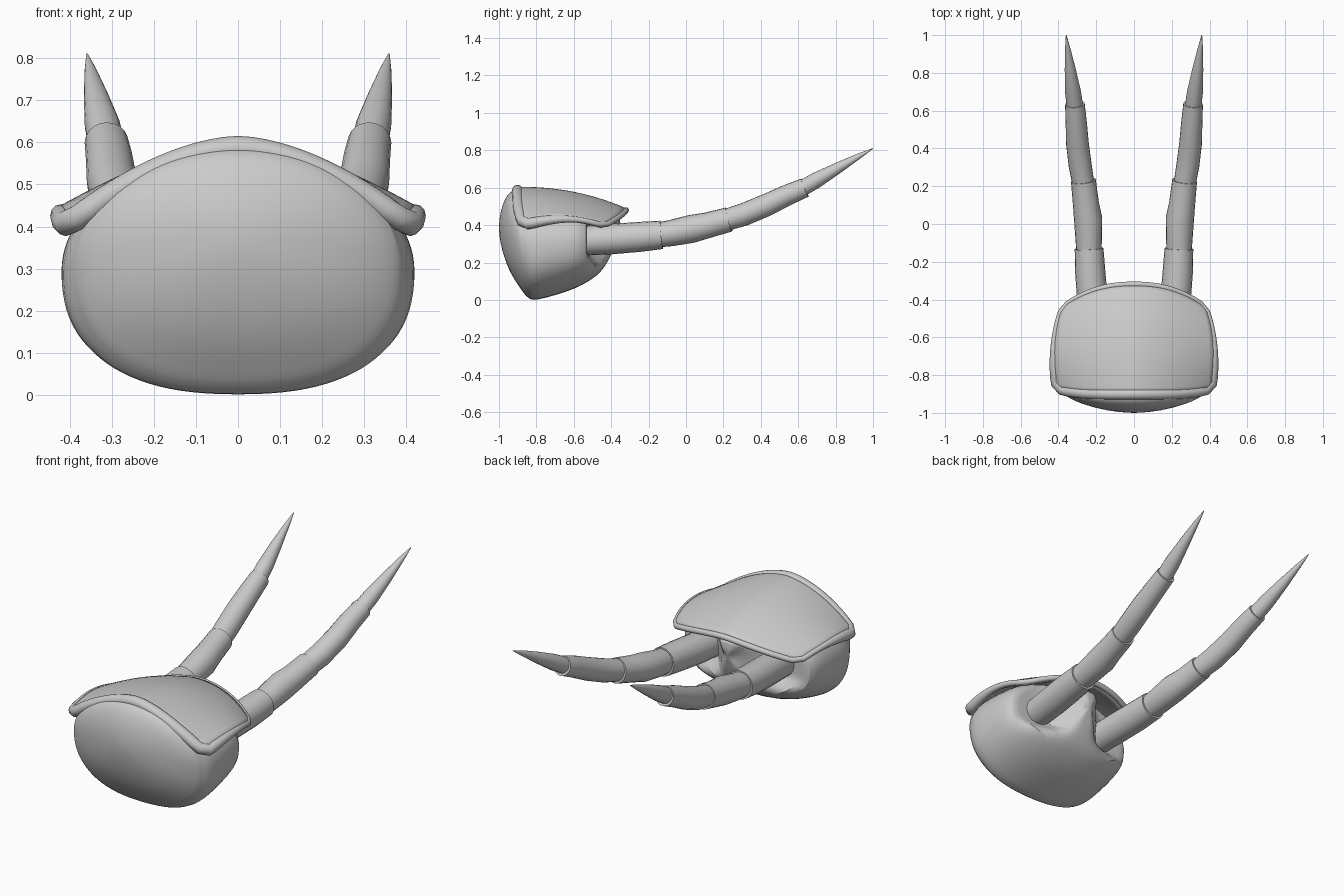
import bpy, bmesh, math
from mathutils import Vector

if "Cube" in bpy.data.objects:
    bpy.data.objects.remove(bpy.data.objects["Cube"])


def finish(name, bm, subsurf=0, mirror=False, angle=40):
    bmesh.ops.recalc_face_normals(bm, faces=bm.faces[:])
    me = bpy.data.meshes.new(name)
    bm.to_mesh(me)
    bm.free()
    ob = bpy.data.objects.new(name, me)
    bpy.context.collection.objects.link(ob)
    bpy.ops.object.select_all(action='DESELECT')
    bpy.context.view_layer.objects.active = ob
    ob.select_set(True)
    bpy.ops.object.shade_smooth_by_angle(angle=math.radians(angle))
    if mirror:
        ob.modifiers.new("mirror", 'MIRROR').use_mirror_merge = False
    if subsurf:
        m = ob.modifiers.new("smooth", 'SUBSURF')
        m.levels = m.render_levels = subsurf
    return ob


def loft(bm, rings, closed=False):
    """Skin a list of point rings; cap both ends unless closed."""
    vs = [[bm.verts.new(p) for p in r] for r in rings]
    n = len(vs[0])
    pairs = list(zip(vs, vs[1:])) + ([(vs[-1], vs[0])] if closed else [])
    for a, b in pairs:
        for i in range(n):
            bm.faces.new((a[i], a[(i + 1) % n], b[(i + 1) % n], b[i]))
    if not closed:
        bm.faces.new(vs[0])
        bm.faces.new(vs[-1])


def tube_rings(pts, radii, n=20, closed=False):
    pts = [Vector(p) for p in pts]
    rings, k = [], len(pts)
    for i, (p, r) in enumerate(zip(pts, radii)):
        a = pts[(i - 1) % k] if closed else pts[max(i - 1, 0)]
        b = pts[(i + 1) % k] if closed else pts[min(i + 1, k - 1)]
        t = (b - a).normalized()
        s = t.cross(Vector((0, 0, 1))).normalized()
        u = s.cross(t)
        rings.append([p + r * (s * math.cos(q) + u * math.sin(q))
                      for q in (2 * math.pi * j / n for j in range(n))])
    return rings


def smoothstep(x, a, b):
    x = min(max((x - a) / (b - a), 0), 1)
    return x * x * (3 - 2 * x)


# Body: half width, bottom z, top z, y at bottom, y at top
stations = [
    (.02, .36, .39, -1.0, -1.0), (.14, .26, .47, -.985, -.995),
    (.28, .14, .55, -.94, -.965), (.355, .07, .58, -.89, -.94),
    (.388, .03, .59, -.865, -.91), (.392, .018, .585, -.85, -.895),
    (.41, -.002, .58, -.83, -.87), (.423, .0, .58, -.79, -.82),
    (.42, .03, .57, -.68, -.70), (.41, .065, .55, -.58, -.58),
    (.385, .10, .52, -.52, -.51), (.35, .13, .50, -.475, -.46),
    (.28, .17, .475, -.44, -.41), (.19, .21, .455, -.415, -.375),
    (.10, .26, .44, -.39, -.35), (.02, .33, .38, -.37, -.35)]
rings = []
for hw, zb, zt, yb, yt in stations:
    ring = []
    for j in range(48):
        a = 2 * math.pi * j / 48
        c, s = math.cos(a), math.sin(a)
        e = 2 / 2.4 if s < 0 else 1
        x = hw * math.copysign(abs(c) ** e, c)
        w = math.copysign(abs(s) ** e, s)
        z = (zb + zt) / 2 + (zt - zb) / 2 * w
        y = yb + (yt - yb) * (w + 1) / 2
        # recesses either side of the rear ridge
        f = smoothstep(abs(x), .04, .17) * smoothstep(z, .17, .25)
        y += (min(y, -.53) - y) * f
        ring.append((x, y, z))
    rings.append(ring)
bm = bmesh.new()
loft(bm, rings)
finish("body", bm, subsurf=1)


# Curved top cover
def cover_point(u, t):
    a = abs(u)
    yf = -.90 + .03 * a ** 4
    yb = -.32 - .12 * a ** 2.3
    w = .42 + .06 * t * (1 - t) - .035 * t ** 3
    z = .605 - .115 * t ** 2.2 - (.185 - .10 * t) * a ** 1.7
    return Vector((u * w, yf + (yb - yf) * t, z))


NU, NT = 28, 16
bm = bmesh.new()
grid = [[bm.verts.new(cover_point(2 * i / NU - 1, j / NT)) for i in range(NU + 1)]
        for j in range(NT + 1)]
for j in range(NT):
    for i in range(NU):
        bm.faces.new((grid[j][i], grid[j][i + 1], grid[j + 1][i + 1], grid[j + 1][i]))
cover = finish("top_cover", bm)
m = cover.modifiers.new("thickness", 'SOLIDIFY')
m.thickness, m.offset = .03, -1

# Rolled rim around the cover, thickest at the front
edge = ([(2 * i / NU - 1, 0) for i in range(1, NU)]
        + [(1, j / NT) for j in range(1, NT)]
        + [(1 - 2 * i / NU, 1) for i in range(1, NU)]
        + [(-1, 1 - j / NT) for j in range(1, NT)])
radii = [.03 - .015 * smoothstep(t, 0, .8) for u, t in edge]
pts = [cover_point(u, t) - Vector((u * r * .4, 0, r * .65)) for (u, t), r in zip(edge, radii)]
bm = bmesh.new()
loft(bm, tube_rings(pts, radii, 12, True), True)
finish("cover_rim", bm)

# Segmented feelers, mirrored: (x, y, z, radius) per segment
segments = [
    [(.21, -.56, .315, .078), (.22, -.4, .325, .081), (.232, -.25, .337, .08),
     (.238, -.13, .348, .076)],
    [(.238, -.16, .346, .066), (.24, -.08, .357, .07), (.243, .03, .38, .075),
     (.255, .11, .398, .069), (.268, .23, .43, .066)],
    [(.266, .2, .423, .058), (.285, .31, .457, .061), (.3, .43, .507, .06),
     (.306, .54, .56, .056), (.313, .635, .6, .052)],
    [(.31, .60, .585, .044), (.323, .70, .642, .042), (.338, .82, .71, .029),
     (.351, .93, .772, .014), (.359, 1.0, .81, .002)]]
for i, seg in enumerate(segments):
    bm = bmesh.new()
    loft(bm, tube_rings([p[:3] for p in seg], [p[3] for p in seg]))
    finish(f"feeler_segment_{i + 1}", bm, mirror=True)
